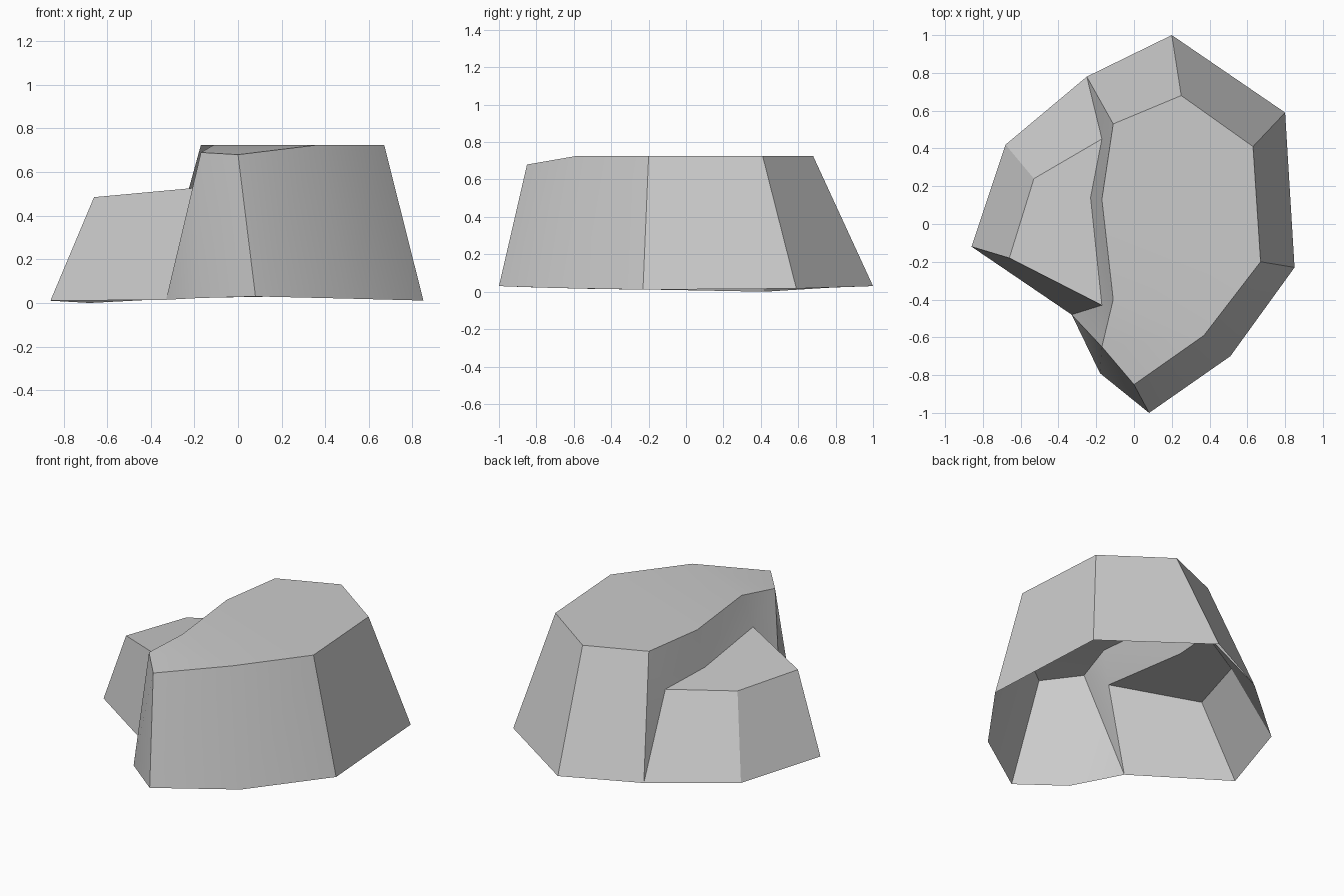
import bpy
import bmesh
import math

cube = bpy.data.objects.get("Cube")
if cube:
    bpy.data.objects.remove(cube, do_unlink=True)

# One plain stone colour
stone = bpy.data.materials.new("grey stone")
stone.use_nodes = True
colour = (0.6, 0.6, 0.6, 1)
stone.diffuse_color = colour
stone.node_tree.nodes["Principled BSDF"].inputs["Base Color"].default_value = colour

bm = bmesh.new()


def ring(points):
    """Add a row of vertices and return them in order."""
    return [bm.verts.new(point) for point in points]


def bridge(lower, upper):
    """Join two rows of equal length with a strip of quads."""
    for i in range(len(lower) - 1):
        bm.faces.new((lower[i], lower[i + 1], upper[i + 1], upper[i]))


# Ground outline, counterclockwise from the front tip, lifted slightly at the ends
outline = [(.08, -1), (.51, -.7), (.85, -.23), (.8, .59), (.2, 1),
           (-.25, .78), (-.68, .42), (-.86, -.12), (-.33, -.48), (-.18, -.79)]
base = ring((x, y, .01 + .02 * y * y) for x, y in outline)
front_tip, back_notch, low_corner, side_notch, front_side = (
    base[0], base[5], base[6], base[8], base[9])
low_corner.co.z = 0

# Tall plateau, flat apart from its dipped front edge
top_z = .725
plateau = ring([(0, -.85, .68), (.37, -.59, top_z), (.67, -.2, top_z),
                (.63, .41, top_z), (.25, .68, top_z), (-.11, .53, top_z),
                (-.17, .13, top_z), (-.11, -.4, top_z), (-.17, -.65, .69)])
front_lip = plateau[-1]
bm.faces.new(plateau[1:-1])
bm.faces.new((front_lip, plateau[0], plateau[1], plateau[-2]))

# Low ledge leaning gently up to the plateau
ledge = ring([(-.17, .45, .47), (-.53, .24, .475), (-.66, -.18, .485),
              (-.17, -.43, .53), (-.23, .14, .507)])
ledge_back, ledge_front, ledge_bend = ledge[0], ledge[3], ledge[4]
bm.faces.new(ledge)

# Outer walls below the plateau and the ledge
bridge(base[:6], plateau[:6])
bridge(base[5:9], ledge[:4])
bm.faces.new((front_side, front_tip, plateau[0], front_lip))
bm.faces.new((side_notch, front_side, front_lip))

# Step wall between ledge and plateau
bridge([ledge_back, ledge_bend, ledge_front, side_notch], plateau[5:])
bm.faces.new((back_notch, ledge_back, plateau[5]))

bmesh.ops.recalc_face_normals(bm, faces=bm.faces)
# The shell is open below, so make sure its plateau faces up
bm.normal_update()
if max(bm.faces, key=lambda f: f.calc_center_median().z).normal.z < 0:
    bmesh.ops.reverse_faces(bm, faces=bm.faces)

mesh = bpy.data.meshes.new("stepped_rock")
bm.to_mesh(mesh)
bm.free()
mesh.materials.append(stone)
rock = bpy.data.objects.new("stepped_rock", mesh)
bpy.context.collection.objects.link(rock)

# Soften shallow corners, keep the strong ones crisp
bpy.ops.object.select_all(action="DESELECT")
rock.select_set(True)
bpy.context.view_layer.objects.active = rock
bpy.ops.object.shade_smooth_by_angle(angle=math.radians(30))
